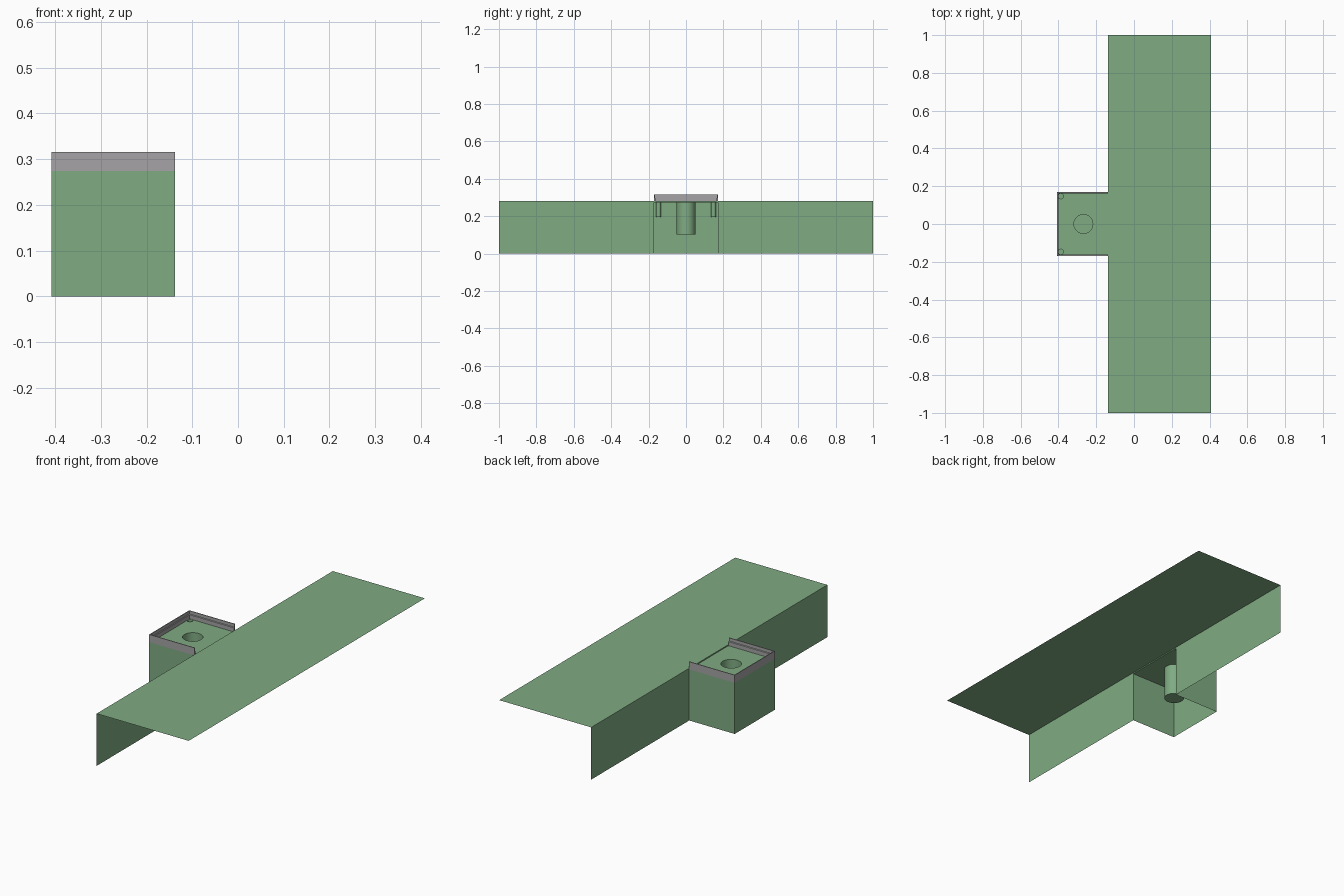
import bpy, bmesh, math

if "Cube" in bpy.data.objects:
    bpy.data.objects.remove(bpy.data.objects["Cube"])

X0, XW, X1 = -0.408, -0.138, 0.408   # pier outer edge, wall plane, deck outer edge
HY = 0.17                            # pier half width
ZD, ZP, ZR = 0.28, 0.274, 0.315      # deck, pier top, rim top


def material(name, r, g, b):
    m = bpy.data.materials.new(name)
    m.diffuse_color = (r, g, b, 1)
    m.use_nodes = True
    m.node_tree.nodes["Principled BSDF"].inputs["Base Color"].default_value = m.diffuse_color
    return m


green = material("green_paint", 0.215, 0.41, 0.225)
grey = material("grey_stone", 0.38, 0.37, 0.38)


def finish(name, bm, mat, smooth=False):
    me = bpy.data.meshes.new(name)
    bm.to_mesh(me)
    bm.free()
    ob = bpy.data.objects.new(name, me)
    bpy.context.collection.objects.link(ob)
    me.materials.append(mat)
    if smooth:
        bpy.ops.object.select_all(action='DESELECT')
        ob.select_set(True)
        bpy.context.view_layer.objects.active = ob
        bpy.ops.object.shade_smooth_by_angle(angle=math.radians(35))
    return ob


def quad(bm, *pts):
    return bm.faces.new([bm.verts.new(p) for p in pts])


def loop(bm, pts):
    vs = [bm.verts.new(p) for p in pts]
    return [bm.edges.new((vs[i], vs[(i + 1) % len(vs)])) for i in range(len(vs))]


def circle(cx, cy, r, z, n):
    return [(cx + r * math.cos(2 * math.pi * i / n),
             cy + r * math.sin(2 * math.pi * i / n), z) for i in range(n)]


# deck sheet
bm = bmesh.new()
quad(bm, (XW, -1, ZD), (X1, -1, ZD), (X1, 1, ZD), (XW, 1, ZD))
finish("deck", bm, green)

# long wall on both sides of the pier, with a thin strip above the pier top
bm = bmesh.new()
for a, b, z in ((-1, -HY, 0), (-HY, HY, ZP), (HY, 1, 0)):
    quad(bm, (XW, b, z), (XW, a, z), (XW, a, ZD), (XW, b, ZD))
finish("long_wall", bm, green)

# pier sides: three walls, open below and behind
path = [(XW, HY), (X0, HY), (X0, -HY), (XW, -HY)]
bm = bmesh.new()
for (ax, ay), (bx, by) in zip(path, path[1:]):
    quad(bm, (ax, ay, 0), (ax, ay, ZP), (bx, by, ZP), (bx, by, 0)).normal_flip()
finish("pier_sides", bm, green)

# pier top with one large and two small round holes
holes = [("main_socket", -0.268, 0, 0.05, 0.103, 32),
         ("corner_socket_a", -0.387, 0.147, 0.014, 0.196, 16),
         ("corner_socket_b", -0.387, -0.147, 0.014, 0.196, 16)]
bm = bmesh.new()
edges = loop(bm, [(x, y, ZP) for x, y in path])
for _, cx, cy, r, zb, n in holes:
    edges += loop(bm, circle(cx, cy, r, ZP, n))
bmesh.ops.triangle_fill(bm, use_beauty=True, edges=edges, normal=(0, 0, 1))
finish("pier_top", bm, green)

# closed-bottom sockets hanging below the holes, facing inward
for name, cx, cy, r, zb, n in holes:
    bm = bmesh.new()
    top = [bm.verts.new(p) for p in circle(cx, cy, r, ZP, n)]
    bot = [bm.verts.new(p) for p in circle(cx, cy, r, zb, n)]
    bm.faces.new(bot)
    for i in range(n):
        j = (i + 1) % n
        bm.faces.new((top[i], top[j], bot[j], bot[i]))
    finish(name, bm, green, smooth=True)

# U-shaped rim: stepped profile (inset, height) swept round three pier edges
profile = [(0, ZP), (0, ZR), (0.004, ZR), (0.004, 0.298), (0.008, 0.296), (0.008, ZP)]
inward = [(0, -1), (1, -1), (1, 1), (0, 1)]
bm = bmesh.new()
rings = [[bm.verts.new((x + d * ix, y + d * iy, z)) for d, z in profile]
         for (x, y), (ix, iy) in zip(path, inward)]
n = len(profile)
for ra, rb in zip(rings, rings[1:]):
    for i in range(n):
        j = (i + 1) % n
        bm.faces.new((ra[i], ra[j], rb[j], rb[i]))
bm.faces.new(rings[0])
bm.faces.new(rings[-1])
bmesh.ops.recalc_face_normals(bm, faces=bm.faces)
finish("pier_rim", bm, grey)
